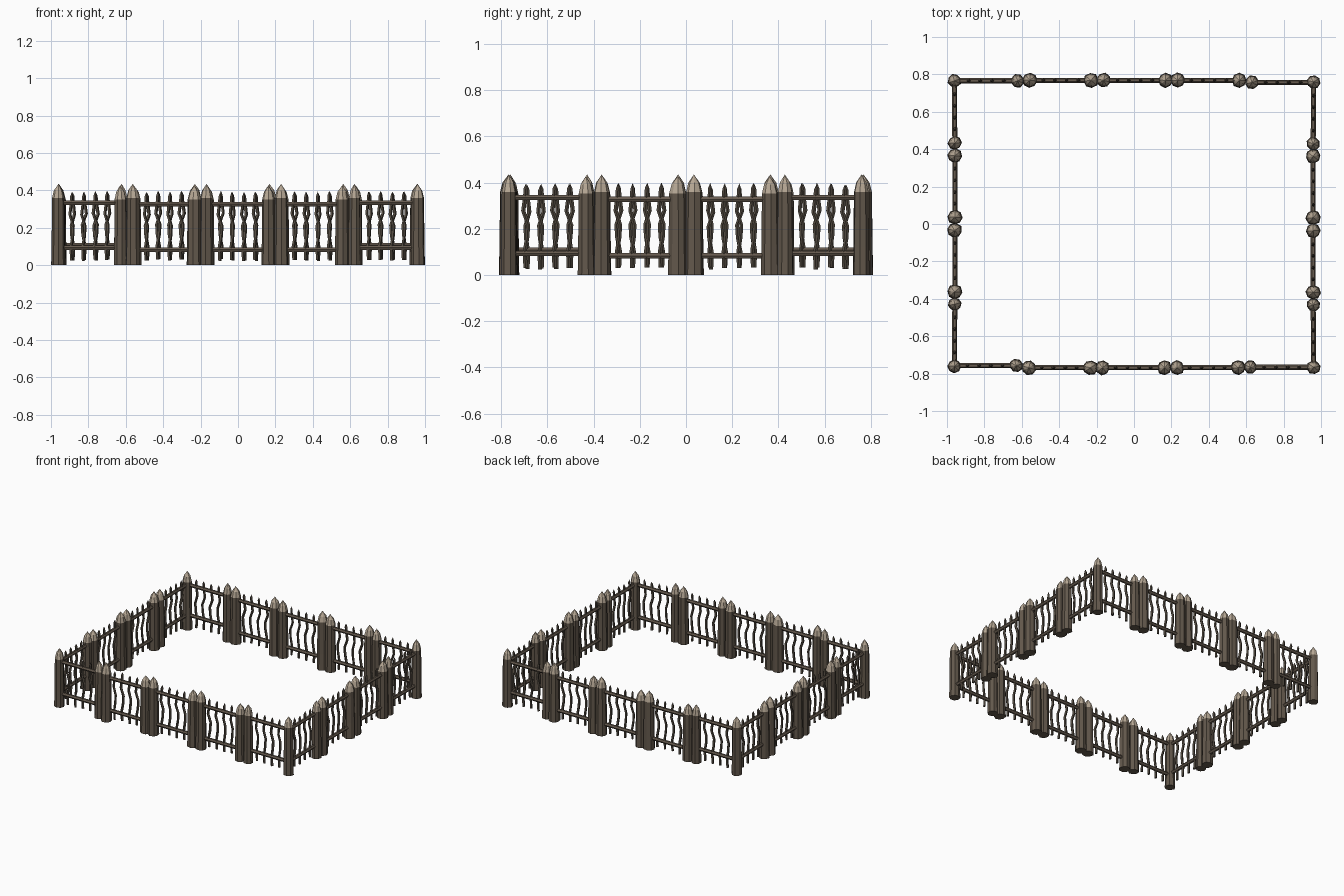
import bpy, bmesh, math, random
from mathutils import Vector

if "Cube" in bpy.data.objects:
    bpy.data.objects.remove(bpy.data.objects["Cube"])

random.seed(4)

def material(name, rgb):
    m = bpy.data.materials.new(name)
    m.diffuse_color = (*rgb, 1)
    m.use_nodes = True
    m.node_tree.nodes["Principled BSDF"].inputs["Base Color"].default_value = m.diffuse_color
    return m

BARK = material("bark brown", (0.125, 0.098, 0.072))
RAIL = material("rail brown", (0.135, 0.105, 0.078))
STICK = material("stick dark brown", (0.095, 0.077, 0.058))
CUT = material("cut wood", (0.47, 0.39, 0.30))

def loft(name, rings, mats, apex=None, cut_z=None):
    """Skin a list of rings, cap the bottom, close the top with a point or a cap."""
    bm = bmesh.new()
    vs = [[bm.verts.new(p) for p in r] for r in rings]
    n = len(vs[0])
    for a, b in zip(vs, vs[1:]):
        for i in range(n):
            j = (i + 1) % n
            bm.faces.new((a[i], a[j], b[j], b[i]))
    bm.faces.new(vs[0][::-1])
    if apex is not None:
        top = bm.verts.new(apex)
        for i in range(n):
            bm.faces.new((vs[-1][i], vs[-1][(i + 1) % n], top))
    else:
        bm.faces.new(vs[-1])
    bmesh.ops.recalc_face_normals(bm, faces=bm.faces)
    if cut_z is not None:
        for f in bm.faces:
            f.material_index = int(f.calc_center_median().z > cut_z)
    me = bpy.data.meshes.new(name)
    bm.to_mesh(me)
    bm.free()
    for m in mats:
        me.materials.append(m)
    ob = bpy.data.objects.new(name, me)
    bpy.context.collection.objects.link(ob)
    return ob

# Post: rough eight-sided log with a sharpened pale tip
def post(x, y, r, h):
    n, turn = 8, random.uniform(0, 0.8)
    rough = [random.uniform(0.94, 1.06) for _ in range(n)]
    profile = [(0, 1.08), (0.12, 1.02), (0.25, 0.98), (h - 0.075, 0.95), (h - 0.035, 0.68)]
    rings = []
    for z, s in profile:
        rings.append([(x + r * s * k * math.cos(turn + i * math.tau / n),
                       y + r * s * k * math.sin(turn + i * math.tau / n), z)
                      for i, k in enumerate(rough)])
    loft("post", rings, (BARK, CUT), (x, y, h), h - 0.075 + 0.001)

# Rail: horizontal six-sided pole between two posts
def rail(a, b, z, r=0.0135):
    d = (b - a).normalized()
    side, up = Vector((-d.y, d.x, 0)), Vector((0, 0, 1))
    rings = []
    for p in (a, b):
        c = Vector((p.x, p.y, z))
        rings.append([c + r * (math.cos(t) * side + math.sin(t) * up)
                      for t in (math.tau * i / 6 for i in range(6))])
    loft("rail", rings, (RAIL,))

# Stick: crooked thin branch with a pointed top, bending along the fence line
WAVE = [(0.028, 0), (0.10, -0.003), (0.16, 0.007), (0.215, 0.010),
        (0.275, -0.009), (0.33, -0.002), (0.372, 0.001)]

def stick(c, d, flip):
    r, dz = random.uniform(0.0085, 0.01), random.uniform(-0.005, 0.005)
    amp = flip * random.uniform(0.8, 1.2)
    rings = []
    for z, off in WAVE:
        p = c + d * off * amp
        rings.append([(p.x + r * math.cos(t), p.y + r * math.sin(t), z + dz)
                      for t in (math.tau * i / 5 for i in range(5))])
    tip = c + d * 0.002
    loft("stick", rings, (STICK,), (tip.x, tip.y, 0.394 + dz))

def panel(a, b, low, high):
    rail(a, b, low)
    rail(a, b, high)
    d, mid = (b - a).normalized(), (a + b) / 2
    for k in (-0.095, -0.032, 0.031, 0.092):
        stick(mid + d * k, d, 1)

# Fence sides: post pairs along each side, running counter-clockwise
def side(points, corner_low):
    pts = [Vector((x, y, 0)) for x, y in points]
    last = len(pts) - 2
    for i in range(0, len(pts), 2):
        end = i in (0, last)
        panel(pts[i], pts[i + 1], corner_low if end else 0.083, 0.335 if end else 0.327)
    for i, p in enumerate(pts[1:], 1):
        small = i in (1, last, last + 1)
        h = 0.435 if i % 2 == 0 or i == last + 1 else 0.427
        post(p.x, p.y, 0.034 if small else 0.037, h)

front = [(-0.962, -0.757), (-0.63, -0.757), (-0.563, -0.768), (-0.233, -0.768), (-0.168, -0.768),
         (0.163, -0.768), (0.23, -0.768), (0.557, -0.768), (0.622, -0.766), (0.96, -0.766)]
right = [(0.96, -0.766), (0.958, -0.433), (0.958, -0.365), (0.958, -0.036),
         (0.958, 0.034), (0.958, 0.362), (0.958, 0.428), (0.96, 0.76)]
side(front, 0.094)
side(right, 0.093)
side([(-x, -y) for x, y in front], 0.107)
side([(-x, -y) for x, y in right], 0.107)
